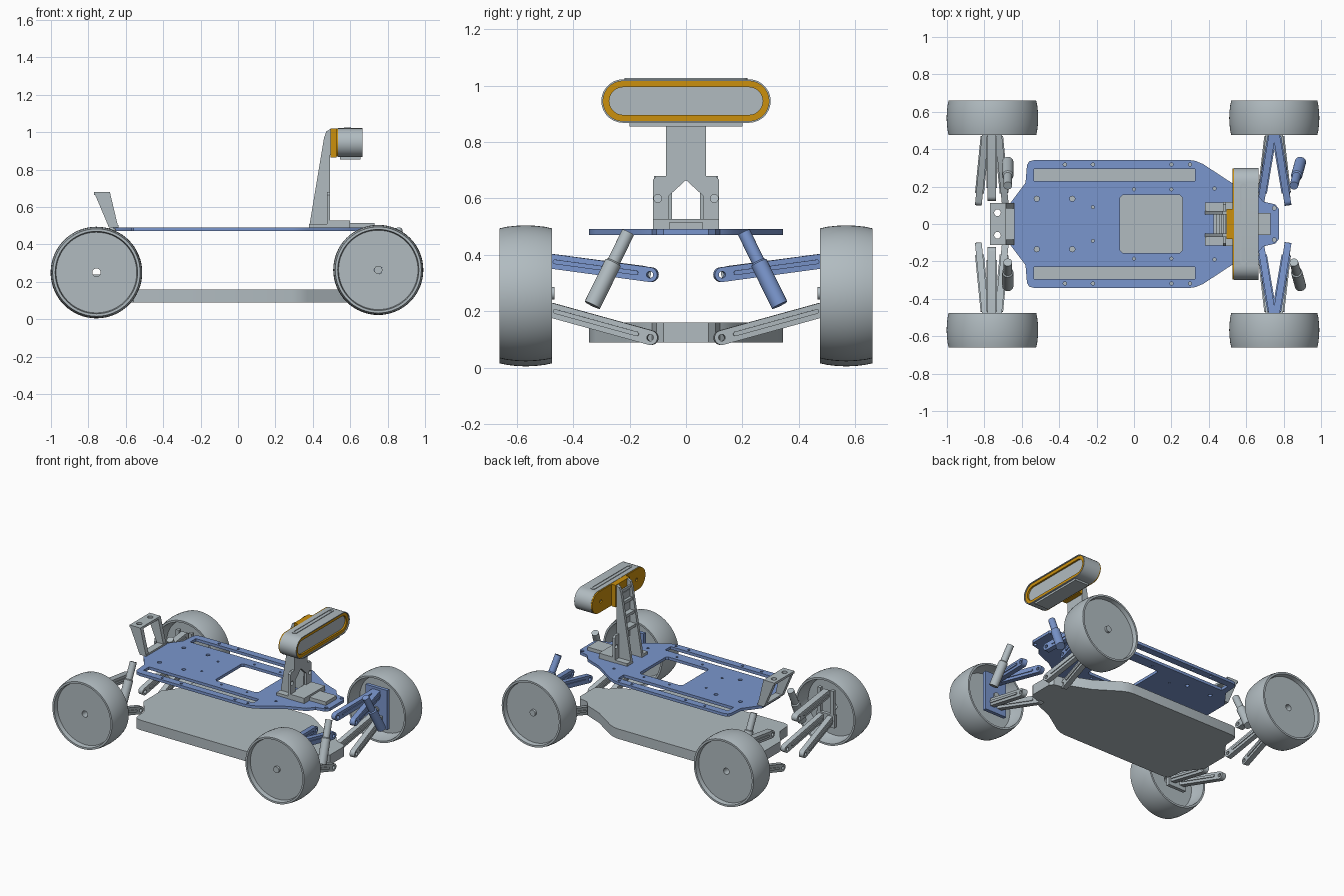
import bpy, bmesh, math
from mathutils import Matrix, Vector

cube = bpy.data.objects.get("Cube")
if cube:
    bpy.data.objects.remove(cube)


def material(name, rgb):
    m = bpy.data.materials.new(name)
    m.use_nodes = True
    m.diffuse_color = (*rgb, 1)
    m.node_tree.nodes["Principled BSDF"].inputs["Base Color"].default_value = (*rgb, 1)
    return m


GREY = material("light_grey", (0.44, 0.50, 0.53))
BLUE = material("steel_blue", (0.195, 0.305, 0.61))
GOLD = material("amber", (0.60, 0.28, 0.004))
X, Y, Z = Vector((1, 0, 0)), Vector((0, 1, 0)), Vector((0, 0, 1))


def add_mesh(name, mesh, mat):
    mesh.materials.clear()
    mesh.materials.append(mat)
    ob = bpy.data.objects.new(name, mesh)
    bpy.context.collection.objects.link(ob)
    bpy.ops.object.select_all(action="DESELECT")
    ob.select_set(True)
    bpy.context.view_layer.objects.active = ob
    bpy.ops.object.shade_smooth_by_angle(angle=math.radians(35))
    return ob


def prism(name, loops, origin, u, v, thick, mat):
    """Extrude a flat outline (first loop) with holes (other loops), centred on origin."""
    cu = bpy.data.curves.new(name, "CURVE")
    cu.dimensions, cu.fill_mode, cu.extrude = "2D", "BOTH", thick / 2
    for loop in loops:
        sp = cu.splines.new("POLY")
        sp.points.add(len(loop) - 1)
        for p, (a, b) in zip(sp.points, loop):
            p.co = (a, b, 0, 1)
        sp.use_cyclic_u = True
    tmp = bpy.data.objects.new(name + "_outline", cu)
    bpy.context.collection.objects.link(tmp)
    bpy.context.view_layer.update()
    mesh = bpy.data.meshes.new_from_object(tmp.evaluated_get(bpy.context.evaluated_depsgraph_get()))
    bpy.data.objects.remove(tmp)
    w = u.cross(v)
    m = Matrix((u, v, w)).transposed().to_4x4()
    m.translation = origin
    mesh.transform(m)
    bm = bmesh.new()
    bm.from_mesh(mesh)
    bmesh.ops.remove_doubles(bm, verts=bm.verts, dist=1e-5)
    bmesh.ops.recalc_face_normals(bm, faces=bm.faces)
    bm.to_mesh(mesh)
    bm.free()
    return add_mesh(name, mesh, mat)


def box(name, x, y, z, mat=GREY):
    loop = [(x[0], y[0]), (x[1], y[0]), (x[1], y[1]), (x[0], y[1])]
    return prism(name, [loop], Vector((0, 0, sum(z) / 2)), X, Y, z[1] - z[0], mat)


def circle(cx, cy, r, n=16):
    return [(cx + r * math.cos(2 * math.pi * i / n), cy + r * math.sin(2 * math.pi * i / n)) for i in range(n)]


def stadium(x0, x1, r, cy=0, n=14):
    """Rounded bar outline between two end centres."""
    arc = [math.pi * (i / n - 0.5) for i in range(n + 1)]
    return ([(x1 + r * math.cos(a), cy + r * math.sin(a)) for a in arc]
            + [(x0 - r * math.cos(a), cy - r * math.sin(a)) for a in arc])


def lathe(name, profile, origin, axis, mat, n=64, closed=True):
    """Spin (radius, distance) points around an axis."""
    bm = bmesh.new()
    rot = Z.rotation_difference(axis).to_matrix()
    rings = []
    for r, h in profile:
        rings.append([bm.verts.new(origin + rot @ Vector((r * math.cos(2 * math.pi * i / n),
                     r * math.sin(2 * math.pi * i / n), h))) for i in range(n)])
    pairs = list(zip(rings, rings[1:])) + ([(rings[-1], rings[0])] if closed else [])
    for a, b in pairs:
        for i in range(n):
            bm.faces.new((a[i], a[(i + 1) % n], b[(i + 1) % n], b[i]))
    if not closed:
        bm.faces.new(rings[0])
        bm.faces.new(rings[-1])
    bmesh.ops.recalc_face_normals(bm, faces=bm.faces)
    mesh = bpy.data.meshes.new(name)
    bm.to_mesh(mesh)
    bm.free()
    return add_mesh(name, mesh, mat)


# Chassis decks: shared outline, mirrored across the centreline
half = [(-0.67, 0.10), (-0.58, 0.22), (-0.572, 0.315), (-0.56, 0.335), (-0.53, 0.343), (0.29, 0.343),
        (0.33, 0.337), (0.37, 0.32), (0.53, 0.215), (0.655, 0.165), (0.69, 0.12), (0.755, 0.105), (0.775, 0.08)]
outline = half + [(x, -y) for x, y in reversed(half)]
prism("lower_deck", [outline], Vector((0, 0, 0.125)), X, Y, 0.07, GREY)

openings = [[(-0.075, -0.14), (-0.06, -0.155), (0.245, -0.155), (0.26, -0.14),
             (0.26, 0.14), (0.245, 0.155), (-0.06, 0.155), (-0.075, 0.14)]]
for s in (1, -1):
    openings.append([(-0.535, s * 0.23), (0.325, s * 0.23), (0.325, s * 0.293), (-0.535, s * 0.293)])
    for hx, hy, r in ((-0.37, 0.318, 0.009), (-0.22, 0.318, 0.009), (0.20, 0.318, 0.009), (0.30, 0.318, 0.009),
                      (-0.52, 0.135, 0.014), (-0.33, 0.135, 0.014), (-0.22, 0.09, 0.008), (0, 0.185, 0.008),
                      (0.2, 0.185, 0.008), (0.43, 0.19, 0.009), (0.75, 0.085, 0.011)):
        openings.append(circle(hx, s * hy, r, 12))
prism("upper_deck", [outline] + openings, Vector((0, 0, 0.481)), X, Y, 0.02, BLUE)


# Wheels, suspension arms, uprights and dampers
def wheel(name, x, z, r, s, hub):
    tread = [(r * k, 0.185 * t) for k, t in ((0.955, 0), (0.978, 0.14), (0.992, 0.3), (1, 0.5),
                                             (0.992, 0.7), (0.978, 0.86), (0.955, 1))]
    dish = [(r * 0.90, 0.185), (r * 0.88, 0.155), (0.022, 0.155), (0.022, 0.10), (r * 0.83, 0.10),
            (r * 0.88, 0.06), (r * 0.90, 0)]
    base = Vector((x, s * 0.475, z))
    lathe(name, tread + dish, base, Y * s, GREY)
    if hub:
        lathe(name + "_axle", [(0.022, -0.01), (0.022, 0.17)], base, Y * s, GREY, 20, False)


def link(name, p, q, mat, r=0.026, thick=0.036):
    """Slotted bar with a pivot hole at the inner end."""
    p, q = Vector(p), Vector(q)
    u = (q - p).normalized()
    w = u.cross(Z).normalized()
    v = w.cross(u)
    n = (q - p).length
    prism(name, [stadium(0, n, r), circle(0, 0, 0.012)], p, u, v, thick, mat)
    # raised flange along the middle of each side
    prism(name + "_flange", [stadium(0.05, n - 0.02, 0.008)], p, u, v, thick + 0.012, mat)


def damper(name, top, bottom, mat):
    top, bottom = Vector(top), Vector(bottom)
    d = top - bottom
    n = d.length
    lathe(name, [(0.030, 0), (0.030, 0.58 * n), (0.023, 0.60 * n), (0.023, n)],
          bottom, d.normalized(), mat, 24, False)


for s, side in ((1, "left"), (-1, "right")):
    wheel("front_wheel_" + side, 0.75, 0.264, 0.241, s, True)
    wheel("rear_wheel_" + side, -0.757, 0.25, 0.245, s, False)
    # front corner
    for k, dx in (("a", -0.07), ("b", 0.07)):
        link(f"front_upper_arm_{side}_{k}", (0.75 + dx, s * 0.125, 0.33), (0.75 + dx * 0.15, s * 0.48, 0.378), BLUE)
        link(f"front_lower_arm_{side}_{k}", (0.75 + dx, s * 0.125, 0.107), (0.75 + dx * 0.4, s * 0.48, 0.205), GREY)
    y = sorted((s * 0.475, s * 0.50))
    box("front_upright_" + side, (0.665, 0.835), y, (0.14, 0.42), BLUE)
    damper("front_damper_" + side, (0.855, s * 0.205, 0.48), (0.89, s * 0.332, 0.222), BLUE if s > 0 else GREY)
    # rear corner
    for k, dx in (("a", -0.07), ("b", 0.07)):
        link(f"rear_lower_arm_{side}_{k}", (-0.76 + dx, s * 0.125, 0.107), (-0.76 + dx * 0.5, s * 0.48, 0.205), GREY)
    link("rear_upper_arm_" + side, (-0.76, s * 0.15, 0.335), (-0.76, s * 0.48, 0.378), GREY, thick=0.045)
    box("rear_upright_" + side, (-0.83, -0.69), y, (0.15, 0.24))
    for k, ux in (("a", -0.82), ("b", -0.72)):
        box(f"rear_upright_post_{side}_{k}", (ux, ux + 0.025), y, (0.24, 0.41))
    damper("rear_damper_" + side, (-0.675, s * 0.205, 0.48), (-0.675, s * 0.332, 0.222), GREY)

    # Rear bracket legs and mast ribs, standing on the upper deck
    prism("rear_bracket_leg_" + side, [[(-0.77, 0.68), (-0.685, 0.68), (-0.64, 0.491), (-0.69, 0.491)]],
          Vector((0, s * 0.098, 0)), X, Z, 0.03, GREY)
    prism("mast_rib_" + side, [[(0.38, 0.491), (0.46, 0.97), (0.472, 1.005), (0.5, 1.02), (0.497, 0.96), (0.475, 0.491)]],
          Vector((0, s * 0.06, 0)), X, Z, 0.02, GREY)
    box("mast_foot_" + side, (0.38, 0.48), sorted((s * 0.07, s * 0.115)), (0.491, 0.51))

# Rear bracket top and foot
prism("rear_bracket_top", [[(-0.77, -0.113), (-0.685, -0.113), (-0.685, 0.113), (-0.77, 0.113)],
                           circle(-0.73, 0.06, 0.018), circle(-0.73, -0.06, 0.018)],
      Vector((0, 0, 0.672)), X, Y, 0.016, GREY)
box("rear_bracket_foot", (-0.69, -0.64), (-0.113, 0.113), (0.491, 0.503))

# Camera mast
m = [(0.06, 0.491), (0.117, 0.491), (0.117, 0.665), (0.105, 0.68), (0.07, 0.68), (0.07, 0.95)]
face = m + [(-y, z) for y, z in reversed(m)] + [(-0.06, 0.61), (0, 0.665), (0.06, 0.61)]
prism("mast_front_plate", [face, circle(0.1, 0.6, 0.014), circle(-0.1, 0.6, 0.014)],
      Vector((0.484, 0, 0)), Y, Z, 0.018, GREY)
for i, z in enumerate((0.70, 0.79, 0.88, 0.96)):
    x0 = 0.39 + (z - 0.49) * 0.165
    box(f"mast_rung_{i}", (x0, 0.48), (-0.055, 0.055), (z, z + 0.02))
box("mast_base", (0.48, 0.60), (-0.117, 0.117), (0.491, 0.528))
box("mast_base_tongue", (0.60, 0.73), (-0.06, 0.06), (0.491, 0.515))


# Camera head: rounded housing, front lip, amber ring and window
def head_part(name, half_len, r, x, mat, hole=None, extra=()):
    c = half_len - r
    loops = [stadium(-c, c, r)] + ([stadium(-c, c, hole)] if hole else []) + list(extra)
    prism(name, loops, Vector((sum(x) / 2, 0, 0.945)), Y, Z, x[1] - x[0], mat)


head_part("camera_housing", 0.30, 0.077, (0.535, 0.64), GREY)
head_part("camera_front_lip", 0.30, 0.077, (0.64, 0.665), GREY, 0.071)
head_part("camera_amber_ring", 0.294, 0.071, (0.64, 0.658), GOLD, 0.049)
head_part("camera_window", 0.273, 0.050, (0.64, 0.646), GREY)
head_part("camera_back_plate", 0.298, 0.075, (0.526, 0.535), GOLD, extra=(circle(0.2, 0, 0.012), circle(-0.2, 0, 0.012)))
box("camera_mount_block", (0.495, 0.527), (-0.08, 0.08), (0.865, 1.02), GOLD)
box("camera_under_plate", (0.545, 0.655), (-0.2, 0.2), (0.855, 0.872))
prism("camera_top_rail", [stadium(-0.2, 0.2, 0.018), stadium(-0.19, 0.19, 0.010)],
      Vector((0.585, 0, 1.022)), Y, -X, 0.008, GREY)
